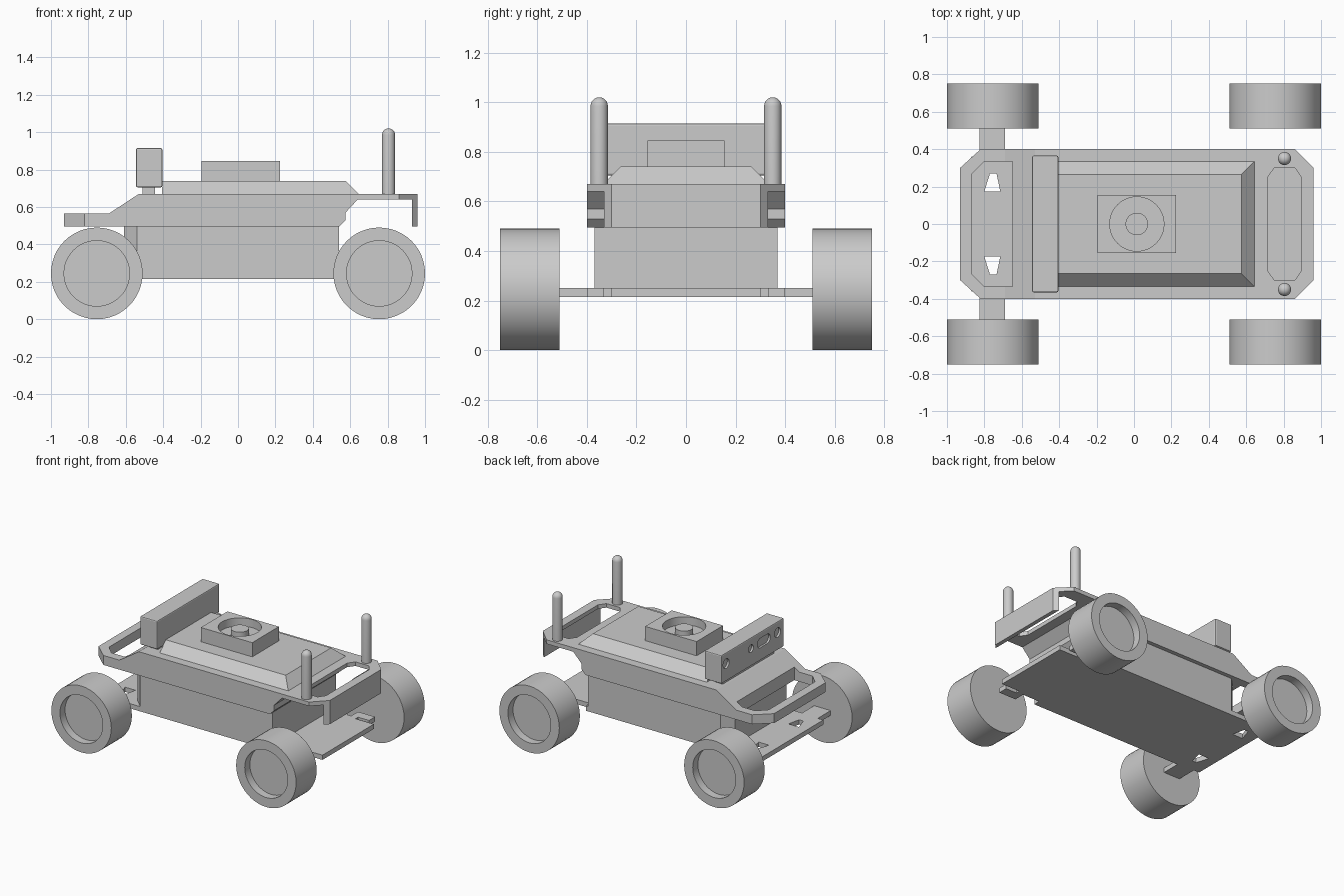
import bpy, bmesh, math

if "Cube" in bpy.data.objects:
    bpy.data.objects.remove(bpy.data.objects["Cube"])


def finish(name, bm, smooth=False):
    bmesh.ops.recalc_face_normals(bm, faces=bm.faces[:])
    me = bpy.data.meshes.new(name)
    bm.to_mesh(me)
    bm.free()
    ob = bpy.data.objects.new(name, me)
    bpy.context.collection.objects.link(ob)
    bpy.ops.object.select_all(action='DESELECT')
    bpy.context.view_layer.objects.active = ob
    ob.select_set(True)
    if smooth:
        bpy.ops.object.shade_smooth_by_angle(angle=math.radians(35))
    return ob


def place(axis, a, b, h):
    return {'z': (a, b, h), 'y': (a, h, b), 'x': (h, a, b)}[axis]


def prism(name, pts, axis, lo, hi, top=None):
    """Extrude an outline along an axis; an optional second outline tapers it."""
    bm = bmesh.new()
    n = len(pts)
    a = [bm.verts.new(place(axis, *p, lo)) for p in pts]
    b = [bm.verts.new(place(axis, *p, hi)) for p in (top or pts)]
    bm.faces.new(a)
    bm.faces.new(b)
    for i in range(n):
        j = (i + 1) % n
        bm.faces.new((a[i], a[j], b[j], b[i]))
    return finish(name, bm)


def box(name, x0, x1, y0, y1, z0, z1):
    return prism(name, [(x0, y0), (x1, y0), (x1, y1), (x0, y1)], 'z', z0, z1)


def lathe(name, profile, axis, a, b, n=48):
    """Revolve (radius, height) points that start and end on the axis."""
    bm = bmesh.new()
    rings = []
    for r, h in profile:
        if r == 0:
            rings.append([bm.verts.new(place(axis, a, b, h))] * n)
        else:
            rings.append([bm.verts.new(place(axis, a + r * math.cos(2 * math.pi * k / n),
                                             b + r * math.sin(2 * math.pi * k / n), h))
                          for k in range(n)])
    for p, q in zip(rings, rings[1:]):
        for k in range(n):
            m = (k + 1) % n
            bm.faces.new(list(dict.fromkeys((p[k], p[m], q[m], q[k]))))
    return finish(name, bm, True)


def boolean(ob, cutter, op='DIFFERENCE'):
    mod = ob.modifiers.new('cut', 'BOOLEAN')
    mod.operation, mod.solver, mod.object = op, 'EXACT', cutter
    bpy.context.view_layer.objects.active = ob
    bpy.ops.object.modifier_apply(modifier=mod.name)
    bpy.data.objects.remove(cutter)


def mirrored(half):
    return half + [(x, -y) for x, y in reversed(half)]


def pill(name, y, z, r, half, lo, hi):
    pts = []
    for k in range(32):
        t = 2 * math.pi * (k + 0.5) / 32
        pts.append((y + r * math.cos(t) + math.copysign(half, math.cos(t)), z + r * math.sin(t)))
    if half == 0:
        return prism(name, pts, 'x', lo, hi)
    return prism(name, pts, 'x', lo, hi)


# wheels, dished on the outer side
for s, side in ((-1, 'right'), (1, 'left')):
    for x, end in ((-0.755, 'front'), (0.755, 'rear')):
        prof = [(0, 0.51), (0.245, 0.51), (0.245, 0.75), (0.175, 0.75), (0.175, 0.69), (0, 0.69)]
        lathe(f'wheel_{end}_{side}', [(r, s * h) for r, h in prof], 'y', x, 0.245)

# base plate with axle tabs, rear prongs and two tapered holes
plate = prism('base_plate', mirrored([
    (-0.87, 0.36), (-0.825, 0.36), (-0.825, 0.515), (-0.69, 0.515), (-0.69, 0.37), (0.56, 0.37),
    (0.56, 0.32), (0.70, 0.32), (0.70, 0.40), (0.84, 0.40), (0.84, 0.33), (0.75, 0.33),
    (0.75, 0.30), (0.90, 0.30)]), 'z', 0.215, 0.25)
for s in (-1, 1):
    hole = [(-0.80, 0.175 * s), (-0.715, 0.175 * s), (-0.735, 0.27 * s), (-0.77, 0.27 * s)]
    boolean(plate, prism('hole', hole, 'z', 0.1, 0.4))

# lower body with chamfered front corners
prism('lower_body', mirrored([(-0.61, 0.30), (-0.54, 0.37), (0.54, 0.37)]), 'z', 0.25, 0.495)

# upper shell: side profile trimmed to a chamfered plan, then opened at both ends
shell = prism('upper_shell', [
    (-0.93, 0.495), (0.54, 0.495), (0.575, 0.53), (0.575, 0.57), (0.64, 0.64), (0.93, 0.64),
    (0.93, 0.495), (0.96, 0.495), (0.96, 0.67), (-0.53, 0.67), (-0.69, 0.565), (-0.93, 0.565)],
    'y', -0.45, 0.45)
boolean(shell, prism('plan', mirrored([(-1.04, 0.20), (-0.82, 0.40), (0.86, 0.40), (1.06, 0.20)]),
                     'z', 0.3, 0.9), 'INTERSECT')
boolean(shell, prism('front_gap', mirrored([(-0.865, 0.27), (-0.80, 0.335), (-0.65, 0.335)]),
                     'z', 0.4, 0.8))
boolean(shell, prism('rear_gap', mirrored([(0.715, 0.25), (0.75, 0.30), (0.86, 0.30), (0.895, 0.25)]),
                     'z', 0.6, 0.8))

# sloped deck cover
prism('deck_cover', mirrored([(-0.405, 0.335), (0.645, 0.335)]), 'z', 0.67, 0.74,
      mirrored([(-0.405, 0.265), (0.575, 0.265)]))

# scanner housing with a round well and centre knob
housing = box('scanner_housing', -0.195, 0.225, -0.155, 0.155, 0.74, 0.845)
boolean(housing, lathe('well', [(0, 0.785), (0.145, 0.785), (0.145, 0.9), (0, 0.9)], 'z', 0.015, 0))
lathe('scanner_knob', [(0, 0.78), (0.06, 0.78), (0.06, 0.835), (0, 0.835)], 'z', 0.015, 0)

# camera bar on its foot, with recessed lenses
bar = box('camera_bar', -0.545, -0.405, -0.365, 0.365, 0.705, 0.915)
bev = bar.modifiers.new('bevel', 'BEVEL')
bev.width, bev.segments = 0.008, 2
bpy.ops.object.modifier_apply(modifier='bevel')
for y, r, half in ((0.31, 0.035, 0), (0.02, 0.028, 0), (-0.13, 0.035, 0.04), (-0.29, 0.035, 0)):
    boolean(bar, pill('lens', y, 0.835, r, half, -0.6, -0.53))
box('camera_foot', -0.51, -0.445, -0.30, 0.30, 0.665, 0.71)

# twin rear antennas with domed tips
for s, side in ((-1, 'right'), (1, 'left')):
    dome = [(0.035 * math.cos(t * math.pi / 12), 0.985 + 0.035 * math.sin(t * math.pi / 12))
            for t in range(6)]
    lathe(f'antenna_{side}', [(0, 0.645), (0.035, 0.645)] + dome + [(0, 1.02)],
          'z', 0.805, 0.35 * s, 32)
